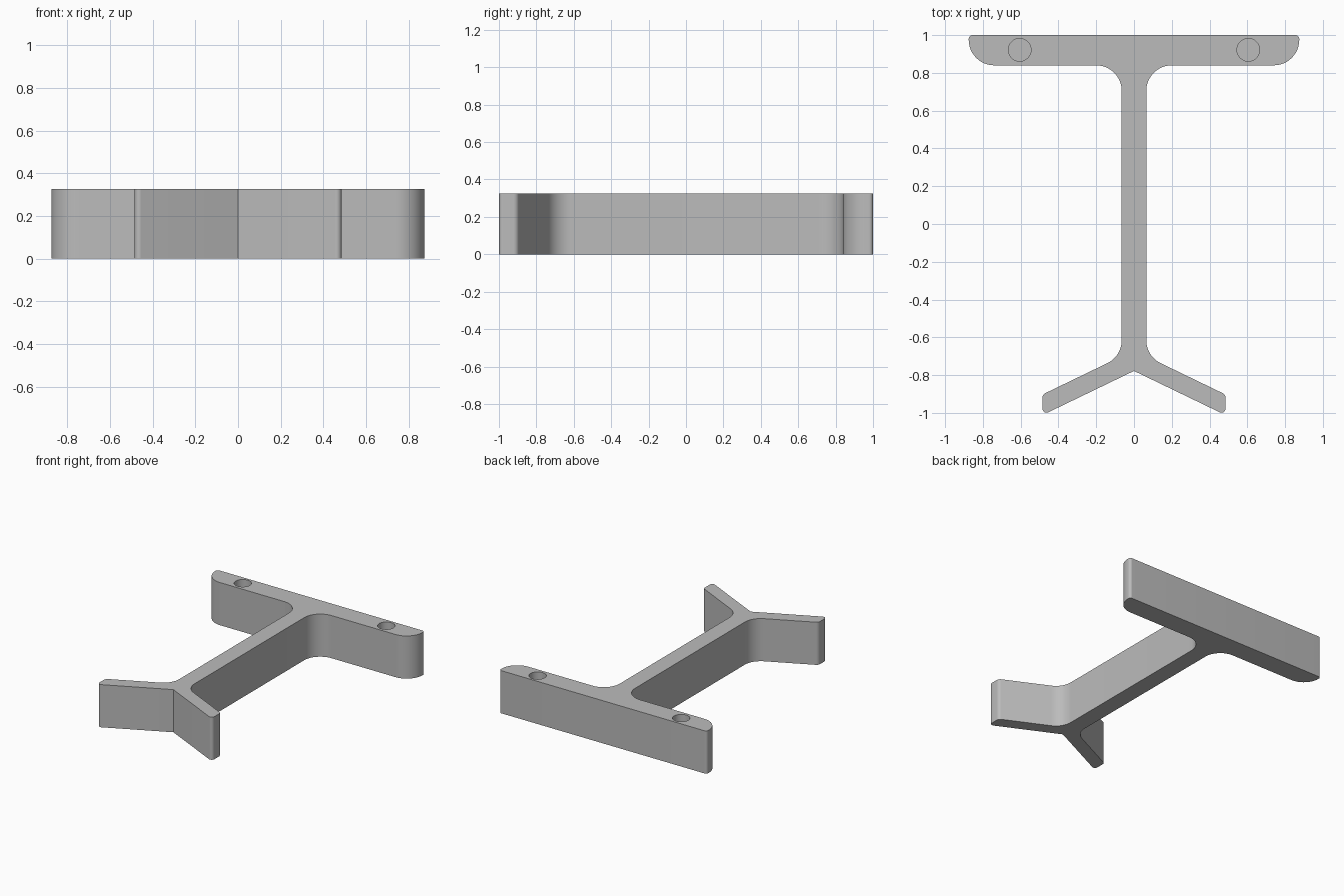
import bpy
import bmesh
import math
from mathutils import Vector

HEIGHT = 0.325
HOLE_DEPTH = 0.25

cube = bpy.data.objects.get("Cube")
if cube:
    bpy.data.objects.remove(cube, do_unlink=True)

# Plain grey
grey = bpy.data.materials.new("plain_grey")
grey.use_nodes = True
colour = (0.5, 0.5, 0.5, 1.0)
grey.diffuse_color = colour
grey.node_tree.nodes["Principled BSDF"].inputs["Base Color"].default_value = colour


def fillet(before, corner, after, radius, steps=12):
    """Points of a tangent arc rounding one corner."""
    a = (before - corner).normalized()
    b = (after - corner).normalized()
    half = a.angle(b) / 2
    centre = corner + (a + b).normalized() * radius / math.sin(half)
    reach = radius / math.tan(half)
    start = corner + a * reach - centre
    end = corner + b * reach - centre
    sweep = start.angle(end)
    return [centre + (start * math.sin((1 - i / steps) * sweep)
                      + end * math.sin(i / steps * sweep)) / math.sin(sweep)
            for i in range(steps + 1)]


# Right half outline: x, y, corner radius, from the bar's back to the arms' notch
corners = [
    (0, 1, 0),
    (0.875, 1, 0.02),
    (0.875, 0.84, 0.135),
    (0.065, 0.84, 0.135),
    (0.065, -0.70, 0.135),
    (0.485, -0.903, 0.03),
    (0.485, -1.012, 0.022),
    (0, -0.778, 0),
]
points = [Vector(c[:2]) for c in corners]
half = []
for i in range(1, len(corners) - 1):
    half += fillet(points[i - 1], points[i], points[i + 1], corners[i][2])
outline = half + [points[-1]] + [Vector((-p.x, p.y)) for p in reversed(half)]

# Bracket body: bar, stem and forked arms in one extruded profile
bm = bmesh.new()
base = bm.faces.new([bm.verts.new((p.x, p.y, 0)) for p in outline])
raised = bmesh.ops.extrude_face_region(bm, geom=[base], use_keep_orig=True)
top = [v for v in raised["geom"] if isinstance(v, bmesh.types.BMVert)]
bmesh.ops.translate(bm, verts=top, vec=(0, 0, HEIGHT))
bmesh.ops.recalc_face_normals(bm, faces=bm.faces[:])
mesh = bpy.data.meshes.new("bracket")
bm.to_mesh(mesh)
bm.free()
mesh.materials.append(grey)
bracket = bpy.data.objects.new("bracket", mesh)
bpy.context.collection.objects.link(bracket)

# Blind screw holes in the top of the bar
for side in (-1, 1):
    bpy.ops.mesh.primitive_cylinder_add(
        vertices=48, radius=0.06, depth=2 * HOLE_DEPTH,
        location=(side * 0.605, 0.922, HEIGHT))
    cutter = bpy.context.object
    cutter.name = "hole_cutter"
    cutter.hide_render = True
    cutter.data.materials.append(grey)
    cut = bracket.modifiers.new("screw_hole", 'BOOLEAN')
    cut.operation = 'DIFFERENCE'
    cut.solver = 'EXACT'
    cut.object = cutter
    bpy.ops.object.select_all(action='DESELECT')
    bracket.select_set(True)
    bpy.context.view_layer.objects.active = bracket
    bpy.ops.object.modifier_apply(modifier=cut.name)
    bpy.data.objects.remove(cutter, do_unlink=True)

bpy.ops.object.shade_smooth_by_angle(angle=math.radians(20))
